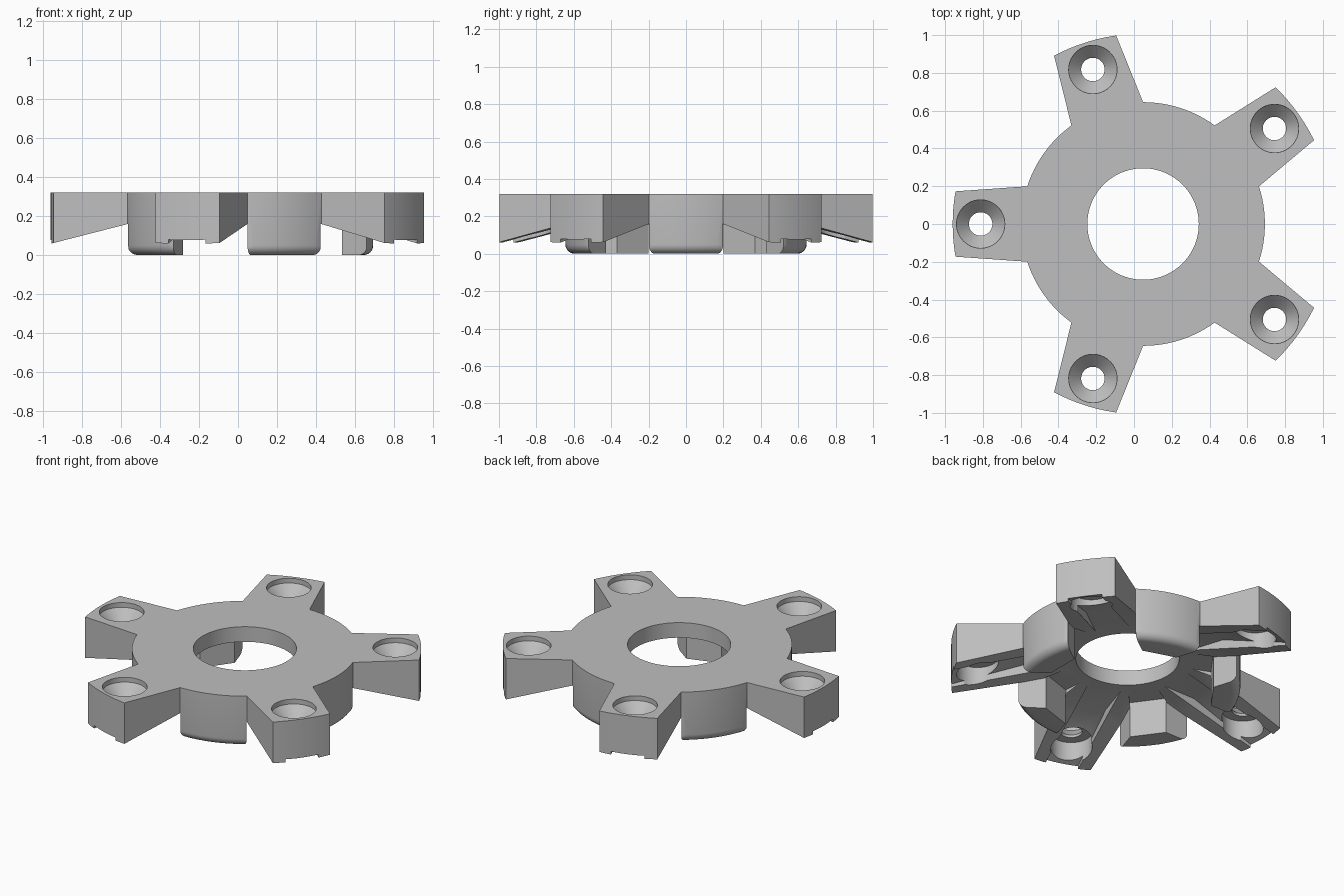
import bpy, bmesh
from math import radians, sin, cos, pi
from mathutils import Matrix

cube = bpy.data.objects.get("Cube")
if cube:
    bpy.data.objects.remove(cube, do_unlink=True)

CX, TOP, PLATE = 0.048, 0.32, 0.225
ARMS = [36 + 72 * i for i in range(5)]
LEGS = [72 * i for i in range(5)]

grey = bpy.data.materials.new("plain grey")
grey.use_nodes = True
colour = (0.52, 0.52, 0.52, 1)
grey.diffuse_color = colour
grey.node_tree.nodes["Principled BSDF"].inputs["Base Color"].default_value = colour


def make(name, bm, angle=0):
    """Turn a bmesh into an object rotated about the hub axis."""
    bmesh.ops.recalc_face_normals(bm, faces=bm.faces)
    bm.transform(Matrix.Translation((CX, 0, 0)) @ Matrix.Rotation(radians(angle), 4, 'Z'))
    mesh = bpy.data.meshes.new(name)
    bm.to_mesh(mesh)
    bm.free()
    mesh.materials.append(grey)
    ob = bpy.data.objects.new(name, mesh)
    bpy.context.collection.objects.link(ob)
    return ob


def skin(rings, closed, name, angle):
    """Join equal rings of points with quads; cap the ends unless closed."""
    bm = bmesh.new()
    vs = [[bm.verts.new(p) for p in r] for r in rings]
    n = len(vs[0])
    for i in range(len(vs) - (not closed)):
        a, b = vs[i], vs[(i + 1) % len(vs)]
        for j in range(n):
            k = (j + 1) % n
            bm.faces.new((a[j], a[k], b[k], b[j]))
    if not closed:
        bm.faces.new(vs[0])
        bm.faces.new(vs[-1])
    return make(name, bm, angle)


def beam(name, sections, low, angle):
    """Radial bar from (distance, half width, top height) sections."""
    rings = [[(d, -w, low), (d, w, low), (d, w, z), (d, -w, z)] for d, w, z in sections]
    return skin(rings, False, name, angle)


def turned(name, profile, dist=0, angle=0, n=48):
    """Stack of circles from a (radius, height) profile."""
    rings = [[(dist + r * cos(2 * pi * i / n), r * sin(2 * pi * i / n), z)
              for i in range(n)] for r, z in profile]
    return skin(rings, False, name, angle)


def combine(target, tool, operation):
    mod = target.modifiers.new("cut", 'BOOLEAN')
    mod.operation, mod.solver, mod.object = operation, 'EXACT', tool
    bpy.context.view_layer.objects.active = target
    bpy.ops.object.modifier_apply(modifier=mod.name)
    bpy.data.objects.remove(tool, do_unlink=True)


def slope(d):
    """Height of the sloping arm underside."""
    return 0.06 + (1.0 - d) * 0.256


# Hub disc with a rounded lower rim
fillet = [(0.595 + 0.05 * sin(radians(a)), 0.05 - 0.05 * cos(radians(a)))
          for a in range(0, 91, 15)]
body = turned("five_arm_hub", fillet + [(0.645, TOP)], n=120)

# Tapered arms with a common curved outer end
for a in ARMS:
    combine(body, beam("arm", [(0.55, 0.204, TOP), (1.05, 0.169, TOP)], 0.03, a), 'UNION')
combine(body, turned("tip_trim", [(1.008, -0.2), (1.008, 0.6)], n=160), 'INTERSECT')

# Centre bore
combine(body, turned("bore", [(0.295, -0.2), (0.295, 0.6)], n=96), 'DIFFERENCE')

# Hollow behind each leg
for a in LEGS:
    combine(body, beam("leg_relief", [(0.1, 0.02, PLATE), (0.485, 0.11, PLATE)], -0.1, a),
            'DIFFERENCE')

for a in ARMS:
    # Sloped underside between the legs
    combine(body, beam("slot", [(0, 0.2, PLATE), (0.355, 0.2, PLATE), (0.61, 0.2, slope(0.61)),
                                (0.615, 0.26, slope(0.615)), (1.1, 0.26, slope(1.1))], -0.1, a),
            'DIFFERENCE')
    # Groove along the arm
    combine(body, beam("groove", [(0.3, 0.1, PLATE), (0.58, 0.1, PLATE), (1.1, 0.1, 0.045)],
                       -0.1, a), 'DIFFERENCE')
    # Round pocket from below
    combine(body, turned("pocket", [(0.12, -0.1), (0.12, 0.205)], 0.86, a), 'DIFFERENCE')
    # Countersunk screw hole
    combine(body, turned("screw_hole", [(0.062, -0.1), (0.062, 0.222), (0.128, 0.29),
                                        (0.128, 0.5)], 0.86, a), 'DIFFERENCE')

# Tidy and shade
bm = bmesh.new()
bm.from_mesh(body.data)
bmesh.ops.remove_doubles(bm, verts=bm.verts, dist=0.0001)
bm.to_mesh(body.data)
bm.free()
bpy.ops.object.select_all(action='DESELECT')
body.select_set(True)
bpy.context.view_layer.objects.active = body
bpy.ops.object.shade_smooth_by_angle(angle=radians(30))
